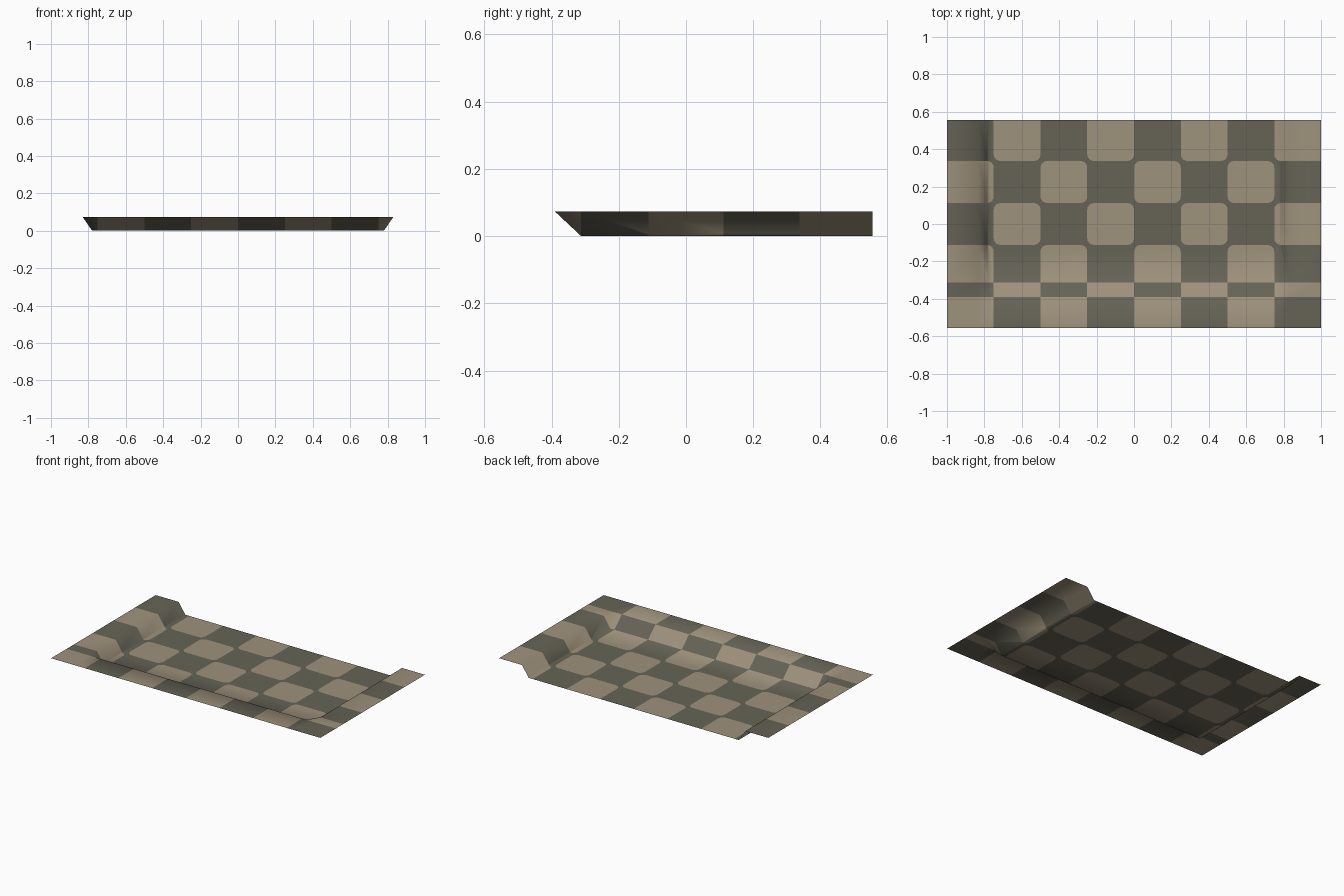
import bpy, bmesh, math
from mathutils import Vector

if "Cube" in bpy.data.objects:
    bpy.data.objects.remove(bpy.data.objects["Cube"])

XS = [-1 + 0.25 * i for i in range(9)]
YS = [-0.555, -0.39, -0.312, -0.112, 0.112, 0.337, 0.555]
FX, RX = 0.78, 0.83          # floor edge and rim edge at the sides
FY, RY = YS[2], YS[1]        # floor edge and rim edge at the front
H, R = 0.073, 0.035          # rim height, patch corner radius


def material(name, rgb):
    m = bpy.data.materials.new(name)
    m.diffuse_color = (*[((c / 255 + 0.055) / 1.055) ** 2.4 for c in rgb], 1)
    m.use_nodes = True
    m.node_tree.nodes["Principled BSDF"].inputs["Base Color"].default_value = m.diffuse_color
    return m


def height(x, y):
    side = max(0, (abs(x) - FX) / (RX - FX))
    front = max(0, (FY - y) / (FY - RY))
    return H * min(1, side + front)


bm = bmesh.new()


def face(points, mat):
    f = bm.faces.new([bm.verts.new((x, y, 0)) for x, y in points])
    f.material_index = mat


# Checkered sheet: light patches have rounded corners at inner crossings
for i in range(8):
    for j in range(6):
        light = (i + j) % 2 == 0
        outline = []
        for a, b in ((0, 0), (1, 0), (1, 1), (0, 1)):
            x, y = XS[i + a], YS[j + b]
            sx, sy = 1 - 2 * a, 1 - 2 * b
            if i + a in (0, 8) or j + b not in (3, 4, 5):
                outline.append((x, y))
                continue
            arc = [(x + sx * R * (1 - math.cos(t)), y + sy * R * (1 - math.sin(t)))
                   for t in [k * math.pi / 8 for k in range(5)]]
            if a != b:
                arc.reverse()
            if light:
                outline += arc
                face([(x, y)] + arc[::-1], 1)
            else:
                outline += [arc[0], (x, y), arc[-1]]
        face(outline, 0 if light else 1)

bmesh.ops.remove_doubles(bm, verts=bm.verts, dist=1e-4)


def cut(co, no):
    bmesh.ops.bisect_plane(bm, geom=bm.verts[:] + bm.edges[:] + bm.faces[:],
                           dist=1e-5, plane_co=co, plane_no=no)


# Fold lines along the sides and across the two front corners
for s in (-1, 1):
    cut((s * FX, 0, 0), (1, 0, 0))
    cut((s * RX, 0, 0), (1, 0, 0))
    d = Vector((s * (RX - FX), FY - RY, 0))
    n = Vector((-d.y, d.x, 0))
    corner = [f for f in bm.faces if FX < f.calc_center_median().x * s < RX
              and RY < f.calc_center_median().y < FY]
    geom = set(corner)
    for f in corner:
        geom.update(f.edges)
        geom.update(f.verts)
    bmesh.ops.bisect_plane(bm, geom=list(geom), dist=1e-5,
                           plane_co=(s * FX, RY, 0), plane_no=n)

# Raise the sloped walls and rim
for v in bm.verts:
    v.co.z = height(v.co.x, v.co.y)
bmesh.ops.recalc_face_normals(bm, faces=bm.faces)
if sum(f.normal.z for f in bm.faces) < 0:
    bmesh.ops.reverse_faces(bm, faces=bm.faces)

me = bpy.data.meshes.new("recessed_floor")
bm.to_mesh(me)
bm.free()
me.materials.append(material("light tan", (158, 146, 124)))
me.materials.append(material("dark olive grey", (102, 100, 86)))
ob = bpy.data.objects.new("recessed_floor", me)
bpy.context.collection.objects.link(ob)
bpy.context.view_layer.objects.active = ob
ob.select_set(True)
bpy.ops.object.shade_smooth_by_angle(angle=math.radians(60))
